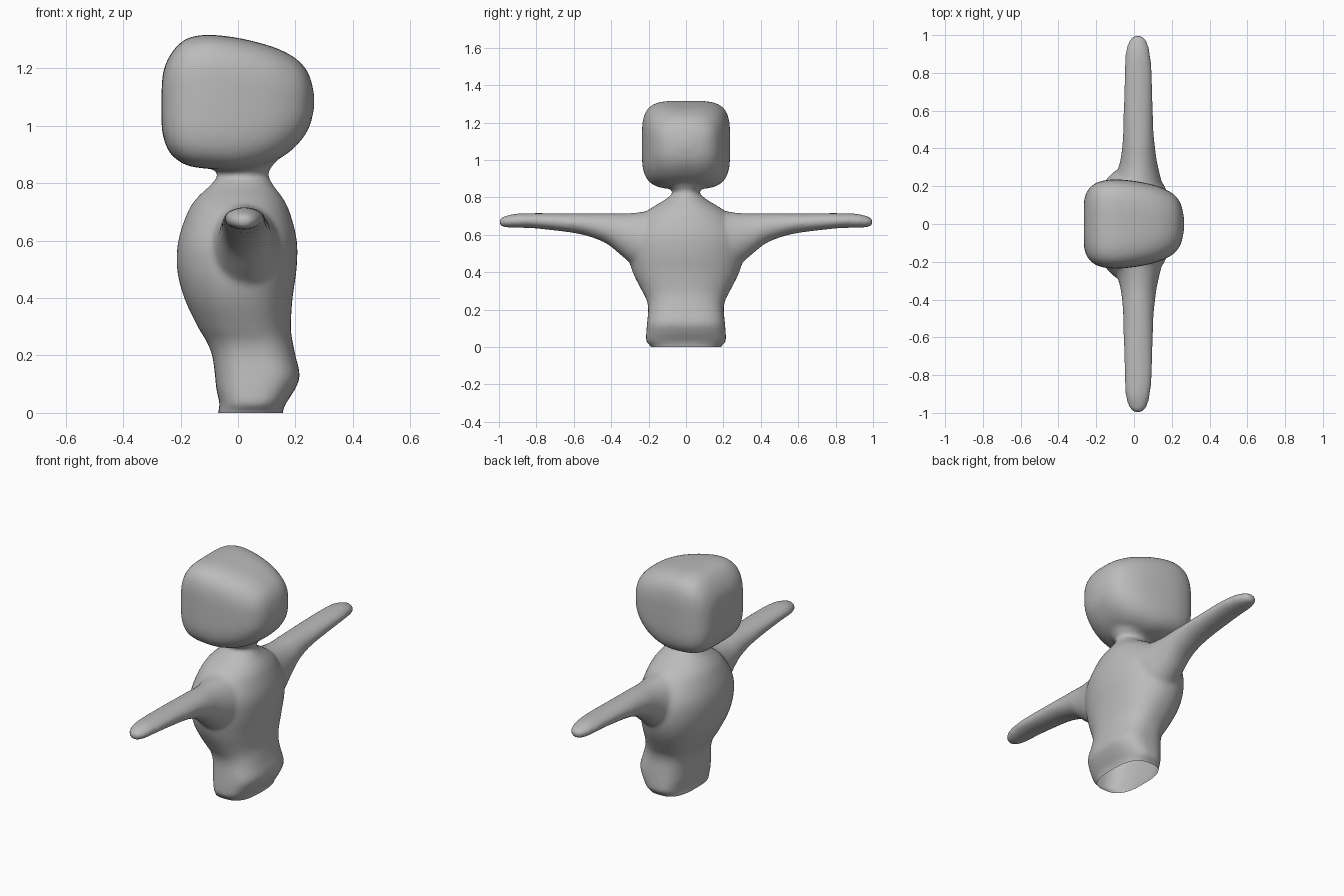
import bpy, bmesh, math

if "Cube" in bpy.data.objects:
    bpy.data.objects.remove(bpy.data.objects["Cube"])

grey = bpy.data.materials.new("plain grey")
grey.diffuse_color = (0.5, 0.5, 0.5, 1)
grey.use_nodes = True
grey.node_tree.nodes["Principled BSDF"].inputs["Base Color"].default_value = grey.diffuse_color


def catmull(rows, steps=5):
    """Smoothly resample a list of section rows."""
    out = []
    for i in range(len(rows) - 1):
        p0, p1 = rows[max(i - 1, 0)], rows[i]
        p2, p3 = rows[i + 1], rows[min(i + 2, len(rows) - 1)]
        for s in range(steps):
            t = s / steps
            out.append([0.5 * (2 * b + (c - a) * t + (2 * a - 5 * b + 4 * c - d) * t * t
                               + (3 * b - a - 3 * c + d) * t ** 3)
                        for a, b, c, d in zip(p0, p1, p2, p3)])
    return out + [list(rows[-1])]


def loft(bm, rows, place, n=64):
    """Rows: station, u min, u max, v min, v max, roundness exponent."""
    rings = []
    for s, u0, u1, v0, v1, e in catmull(rows):
        ring = []
        for k in range(n):
            a = 2 * math.pi * k / n
            c, d = math.cos(a), math.sin(a)
            u = (u0 + u1) / 2 + (u1 - u0) / 2 * math.copysign(abs(c) ** (2 / e), c)
            v = (v0 + v1) / 2 + (v1 - v0) / 2 * math.copysign(abs(d) ** (2 / e), d)
            ring.append(bm.verts.new(place(s, u, v)))
        rings.append(ring)
    for r0, r1 in zip(rings, rings[1:]):
        for k in range(n):
            bm.faces.new((r0[k], r0[(k + 1) % n], r1[(k + 1) % n], r1[k]))
    bm.faces.new(rings[0])
    bm.faces.new(rings[-1])


bm = bmesh.new()

# torso and neck, stacked upwards: z, x range, y range
torso = [(-0.05, -.07, .155, .18, 2.8), (0, -.07, .155, .185, 2.8), (.03, -.064, .165, .212, 2.8),
         (.08, -.075, .197, .212, 2.8), (.13, -.08, .215, .208, 2.8), (.2, -.09, .2, .202, 2.6),
         (.25, -.11, .19, .21, 2.4), (.3, -.14, .184, .235, 2.3), (.4, -.187, .19, .285, 2.2),
         (.5, -.212, .204, .31, 2.1), (.6, -.208, .205, .30, 2.1), (.7, -.175, .18, .24, 2),
         (.75, -.142, .155, .175, 2), (.79, -.1, .125, .11, 2), (.83, -.07, .105, .07, 2),
         (.86, -.1, .12, .11, 2), (.9, -.13, .15, .14, 2)]
loft(bm, [(z, a, b, -h, h, e) for z, a, b, h, e in torso], lambda s, u, v: (u, v, s))

# arms, mirrored outwards: y, x range, z range
arm = [(.1, -.14, .16, .4, .74, 2), (.2, -.12, .15, .41, .728, 2), (.27, -.092, .135, .43, .718, 2),
       (.34, -.072, .12, .485, .714, 2), (.42, -.062, .11, .55, .715, 2), (.5, -.057, .103, .585, .715, 2),
       (.6, -.055, .1, .61, .715, 2), (.8, -.05, .095, .634, .716, 2), (.9, -.045, .085, .638, .714, 2),
       (.95, -.034, .074, .639, .705, 2), (.985, -.015, .055, .645, .693, 2), (1.0, .01, .03, .66, .675, 2)]
for side in (1, -1):
    loft(bm, arm, lambda s, u, v: (u, s * side, v))

# head, lofted sideways: x, y half width, z range
head = [(-.266, .1, 1.0, 1.13, 2.5), (-.26, .145, .96, 1.19, 3.2), (-.24, .185, .91, 1.24, 3.8),
        (-.21, .212, .88, 1.28, 4), (-.17, .228, .86, 1.307, 4), (-.1, .236, .85, 1.317, 4),
        (0, .228, .845, 1.306, 3.8), (.1, .208, .866, 1.282, 3.4), (.17, .182, .902, 1.254, 3),
        (.22, .148, .95, 1.218, 2.8), (.25, .1, 1.0, 1.172, 2.5), (.265, .03, 1.06, 1.11, 2)]
loft(bm, [(x, -h, h, a, b, e) for x, h, a, b, e in head], lambda s, u, v: (s, u, v))

bmesh.ops.recalc_face_normals(bm, faces=bm.faces)
mesh = bpy.data.meshes.new("figure_body")
bm.to_mesh(mesh)
bm.free()
body = bpy.data.objects.new("figure_body", mesh)
bpy.context.collection.objects.link(body)
bpy.context.view_layer.objects.active = body
body.select_set(True)

# fuse the parts into one soft skin
remesh = body.modifiers.new("fuse", 'REMESH')
remesh.mode = 'VOXEL'
remesh.voxel_size = 0.011
smooth = body.modifiers.new("soften", 'SMOOTH')
smooth.factor = 0.5
smooth.iterations = 8
for m in ("fuse", "soften"):
    bpy.ops.object.modifier_apply(modifier=m)

# open, flat-cut base
bm = bmesh.new()
bm.from_mesh(body.data)
bmesh.ops.bisect_plane(bm, geom=bm.verts[:] + bm.edges[:] + bm.faces[:],
                       plane_co=(0, 0, 0), plane_no=(0, 0, 1), clear_inner=True)
bm.to_mesh(body.data)
bm.free()
body.data.materials.clear()
body.data.materials.append(grey)
bpy.ops.object.shade_smooth()
